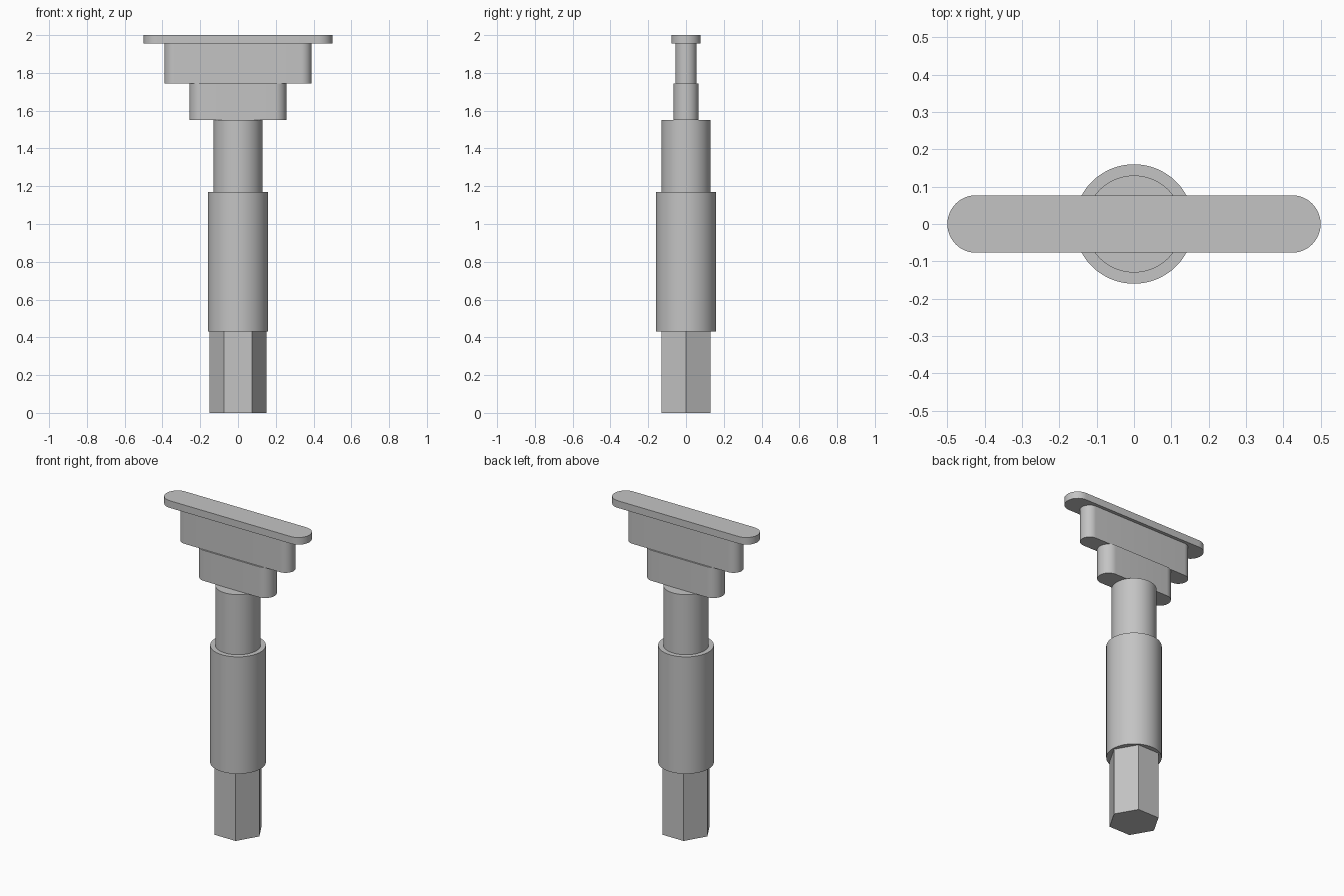
import bpy
import bmesh
from math import sin, cos, pi, radians

cube = bpy.data.objects.get("Cube")
if cube:
    bpy.data.objects.remove(cube, do_unlink=True)

grey = bpy.data.materials.new("plain grey")
grey.use_nodes = True
grey.diffuse_color = (0.55, 0.55, 0.55, 1)
grey.node_tree.nodes["Principled BSDF"].inputs["Base Color"].default_value = grey.diffuse_color


def ring(radius, sides):
    """Regular outline with a corner on +x."""
    return [(radius * cos(2 * pi * i / sides), radius * sin(2 * pi * i / sides))
            for i in range(sides)]


def slot(half_length, radius, steps=24):
    """Straight-sided outline with half-round ends."""
    offset = half_length - radius
    right_end = [(offset + radius * cos(a), radius * sin(a))
                 for a in (-pi / 2 + pi * i / steps for i in range(steps + 1))]
    return right_end + [(-x, -y) for x, y in right_end]


def extrude_part(name, outline, bottom, top, smooth=True):
    bm = bmesh.new()
    base = bm.faces.new([bm.verts.new((x, y, bottom)) for x, y in outline])
    result = bmesh.ops.extrude_face_region(bm, geom=[base], use_keep_orig=True)
    raised = [v for v in result["geom"] if isinstance(v, bmesh.types.BMVert)]
    bmesh.ops.translate(bm, verts=raised, vec=(0, 0, top - bottom))
    bmesh.ops.recalc_face_normals(bm, faces=bm.faces)
    mesh = bpy.data.meshes.new(name)
    bm.to_mesh(mesh)
    bm.free()
    mesh.materials.append(grey)
    part = bpy.data.objects.new(name, mesh)
    bpy.context.collection.objects.link(part)
    if smooth:
        bpy.ops.object.select_all(action="DESELECT")
        part.select_set(True)
        bpy.context.view_layer.objects.active = part
        bpy.ops.object.shade_smooth_by_angle(angle=radians(30))
    return part


# Stem: hexagonal drive end, thick sleeve, thinner neck
extrude_part("hex_end", ring(0.15, 6), 0, 0.43, smooth=False)
extrude_part("sleeve", ring(0.16, 64), 0.43, 1.17)
extrude_part("neck", ring(0.13, 64), 1.17, 1.55)

# Stepped head: three round-ended bars widening upwards
extrude_part("lower_bar", slot(0.257, 0.066), 1.55, 1.743)
extrude_part("middle_bar", slot(0.39, 0.056), 1.743, 1.955)
extrude_part("top_plate", slot(0.5, 0.077), 1.955, 2)
